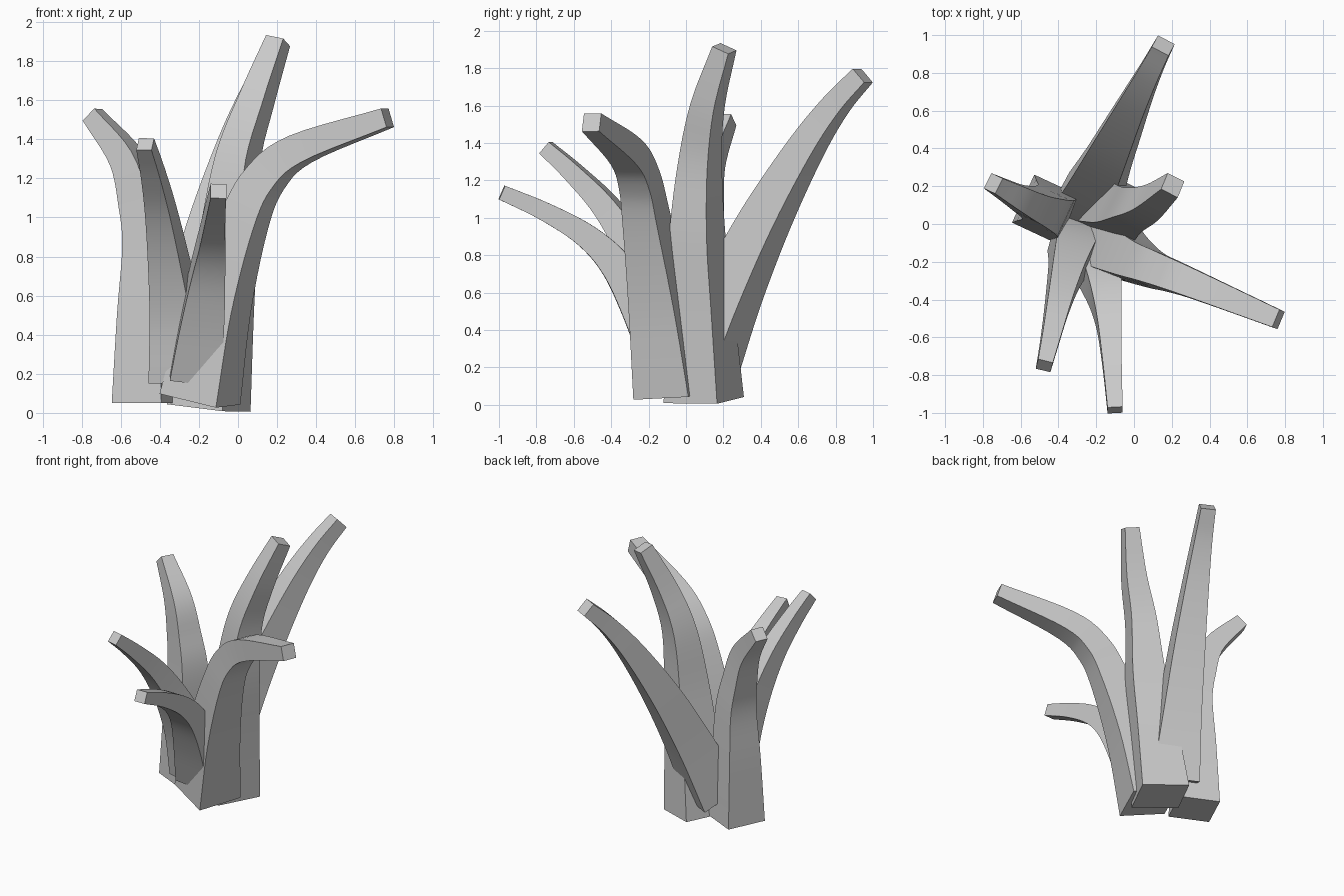
import bpy, bmesh
from mathutils import Vector

if "Cube" in bpy.data.objects:
    bpy.data.objects.remove(bpy.data.objects["Cube"])


def catmull(p0, p1, p2, p3, t):
    return 0.5 * (2 * p1 + (p2 - p0) * t + (2 * p0 - 5 * p1 + 4 * p2 - p3) * t * t
                  + (3 * p1 - p0 - 3 * p2 + p3) * t ** 3)


def branch(name, side, points, steps=5):
    """Square tapering limb along a smooth path; points are (x, y, z, width)."""
    pts = [Vector(p) for p in points]
    pts = [2 * pts[0] - pts[1]] + pts + [2 * pts[-1] - pts[-2]]
    path = []
    for i in range(1, len(pts) - 2):
        path += [catmull(*pts[i - 1:i + 3], k / steps) for k in range(steps)]
    path.append(pts[-2])

    bm = bmesh.new()
    rings = []
    for i, p in enumerate(path):
        t = (path[min(i + 1, len(path) - 1)] - path[max(i - 1, 0)]).to_3d().normalized()
        u = Vector((side[0], side[1], 0))
        u = (u - t * u.dot(t)).normalized()
        v = t.cross(u)
        h = p[3] / 2
        rings.append([bm.verts.new(p.to_3d() + h * (a * u + b * v))
                      for a, b in ((1, 1), (-1, 1), (-1, -1), (1, -1))])
    for a, b in zip(rings, rings[1:]):
        for k in range(4):
            bm.faces.new((a[k], a[(k + 1) % 4], b[(k + 1) % 4], b[k]))
    bm.faces.new(rings[0][::-1])
    bm.faces.new(rings[-1])
    bmesh.ops.recalc_face_normals(bm, faces=bm.faces)
    mesh = bpy.data.meshes.new(name)
    bm.to_mesh(mesh)
    bm.free()
    obj = bpy.data.objects.new(name, mesh)
    bpy.context.collection.objects.link(obj)
    bpy.ops.object.select_all(action='DESELECT')
    obj.select_set(True)
    bpy.context.view_layer.objects.active = obj
    bpy.ops.object.shade_smooth_by_angle(angle=0.6)


# long branch leaning to the back
branch("back_branch", (0.88, -0.47), [
    (-.27, .07, .2, .32), (-.19, .24, .6, .26), (-.1, .43, 1.0, .21),
    (0, .64, 1.37, .155), (.08, .8, 1.6, .12), (.155, .945, 1.76, .1)])
# tallest, almost upright branch
branch("tall_branch", (0.45, 0.89), [
    (-.15, .095, .025, .32), (-.1, .075, .5, .27), (-.05, .06, .9, .225),
    (0, .075, 1.3, .175), (.095, .115, 1.6, .14), (.205, .205, 1.905, .1)])
# strongly bent branch to the right
branch("right_branch", (0.38, 0.92), [
    (-.195, -.075, .07, .32), (-.1, -.14, .55, .26), (.03, -.21, .98, .2),
    (.14, -.25, 1.2, .175), (.32, -.32, 1.35, .15), (.765, -.505, 1.51, .1)])
# two thin branches reaching forward
branch("front_branch", (1, 0), [
    (-.22, -.1, .2, .26), (-.18, -.23, .5, .22), (-.15, -.37, .74, .17),
    (-.13, -.53, .9, .13), (-.115, -.75, 1.03, .1), (-.1, -.985, 1.135, .08)])
branch("front_left_branch", (0.96, -0.25), [
    (-.3, -.05, .18, .26), (-.32, -.13, .5, .22), (-.36, -.26, .8, .17),
    (-.4, -.42, 1.05, .13), (-.44, -.6, 1.24, .1), (-.475, -.75, 1.375, .08)])
# upright branch curling to the left
branch("left_branch", (0.42, 0.9), [
    (-.46, .075, .05, .28), (-.46, .075, .5, .24), (-.46, .075, .85, .2),
    (-.5, .09, 1.07, .17), (-.57, .12, 1.3, .14), (-.745, .215, 1.525, .09)])
